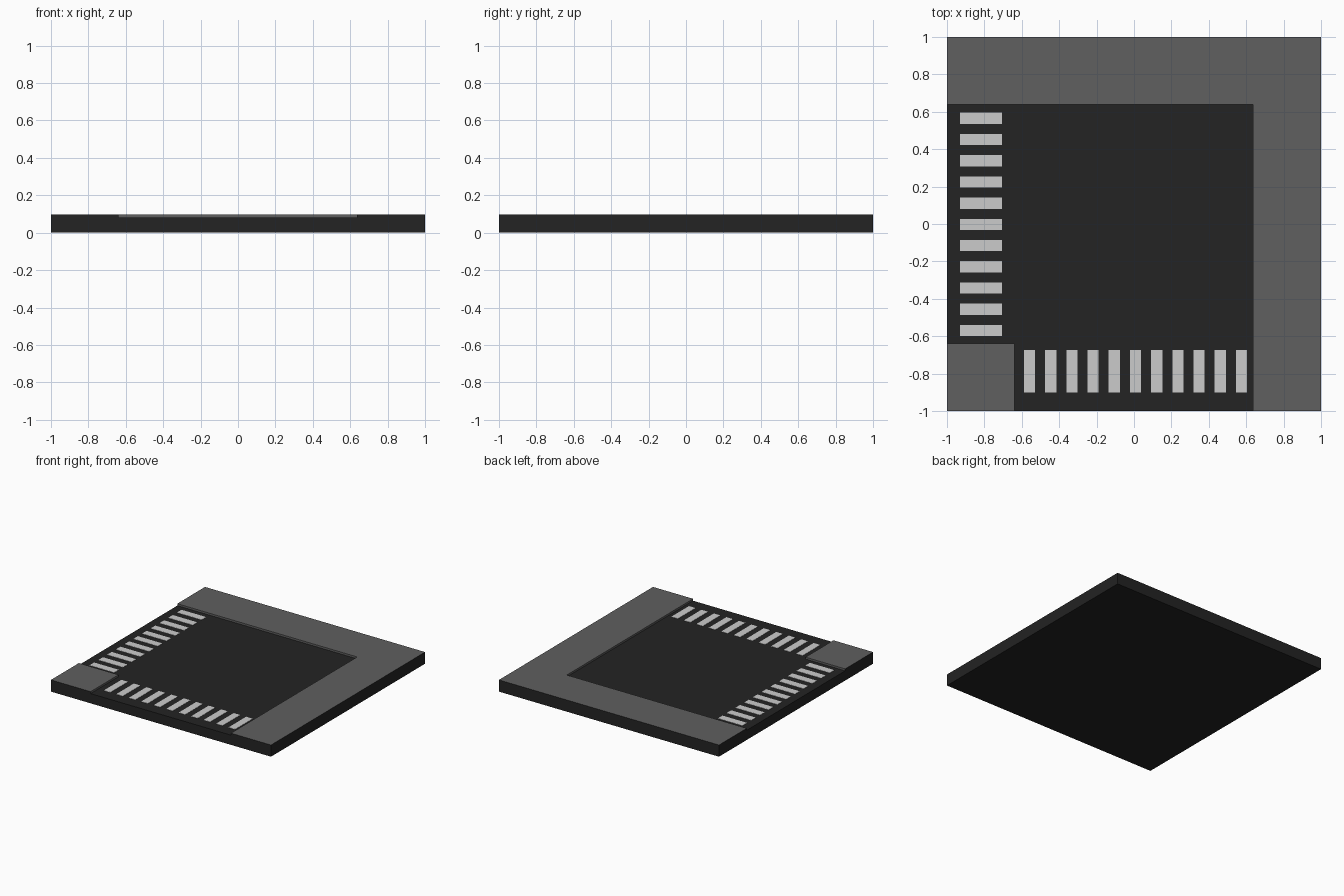
import bpy, bmesh
from mathutils import Vector, Matrix

if "Cube" in bpy.data.objects:
    bpy.data.objects.remove(bpy.data.objects["Cube"])

FLOOR, TOP = 0.08, 0.096
X0, X1 = -0.64, 0.636      # recess limits in x
Y0, Y1 = -0.638, 0.64      # recess limits in y


def material(name, v):
    m = bpy.data.materials.new(name)
    m.diffuse_color = (v, v, v, 1)
    m.use_nodes = True
    m.node_tree.nodes["Principled BSDF"].inputs["Base Color"].default_value = m.diffuse_color
    return m


black = material("black", 0.017)
grey = material("dark grey", 0.115)
pale = material("light grey", 0.60)


def add_object(name, bm, mats):
    bmesh.ops.recalc_face_normals(bm, faces=bm.faces[:])
    me = bpy.data.meshes.new(name)
    bm.to_mesh(me)
    bm.free()
    for m in mats:
        me.materials.append(m)
    ob = bpy.data.objects.new(name, me)
    bpy.context.collection.objects.link(ob)
    return ob


def add_box(bm, lo, hi):
    lo, hi = Vector(lo), Vector(hi)
    mat = Matrix.Translation((lo + hi) / 2) @ Matrix.Diagonal((*(hi - lo), 1))
    bmesh.ops.create_cube(bm, size=1, matrix=mat)


# Tile: a slab cut into a 3 x 3 grid, with the border cells raised
bm = bmesh.new()
add_box(bm, (-1, -1, 0), (1, 1, FLOOR))
for co, no in (((X0, 0, 0), (1, 0, 0)), ((X1, 0, 0), (1, 0, 0)),
               ((0, Y0, 0), (0, 1, 0)), ((0, Y1, 0), (0, 1, 0))):
    bmesh.ops.bisect_plane(bm, geom=bm.verts[:] + bm.edges[:] + bm.faces[:],
                           plane_co=co, plane_no=no)
bm.normal_update()


def is_raised(c):
    return c.x > X1 or c.y > Y1 or (c.x < X0 and c.y < Y0)


raised = [f for f in bm.faces
          if f.normal.z > 0.9 and is_raised(f.calc_center_median())]
new = bmesh.ops.extrude_face_region(bm, geom=raised)["geom"]
bmesh.ops.translate(bm, vec=(0, 0, TOP - FLOOR),
                    verts=[v for v in new if isinstance(v, bmesh.types.BMVert)])
old = [f for f in raised if f.is_valid]
if old:
    bmesh.ops.delete(bm, geom=old, context='FACES')

# Border tops and inner step walls are grey, everything else black
for f in bm.faces:
    c = f.calc_center_median()
    outer = max(abs(c.x), abs(c.y)) > 0.999
    f.material_index = 1 if c.z > FLOOR + 0.002 and not outer else 0
add_object("tile", bm, [black, grey])

# Two rows of eleven thin pale stripes on the recessed floor
left, front = bmesh.new(), bmesh.new()
for i in range(11):
    y = -0.569 + i * 0.1134
    add_box(left, (-0.93, y - 0.03, FLOOR), (-0.706, y + 0.03, FLOOR + 0.002))
    x = -0.559 + i * 0.1134
    add_box(front, (x - 0.03, -0.902, FLOOR), (x + 0.03, -0.673, FLOOR + 0.002))
add_object("left_stripes", left, [pale])
add_object("front_stripes", front, [pale])
